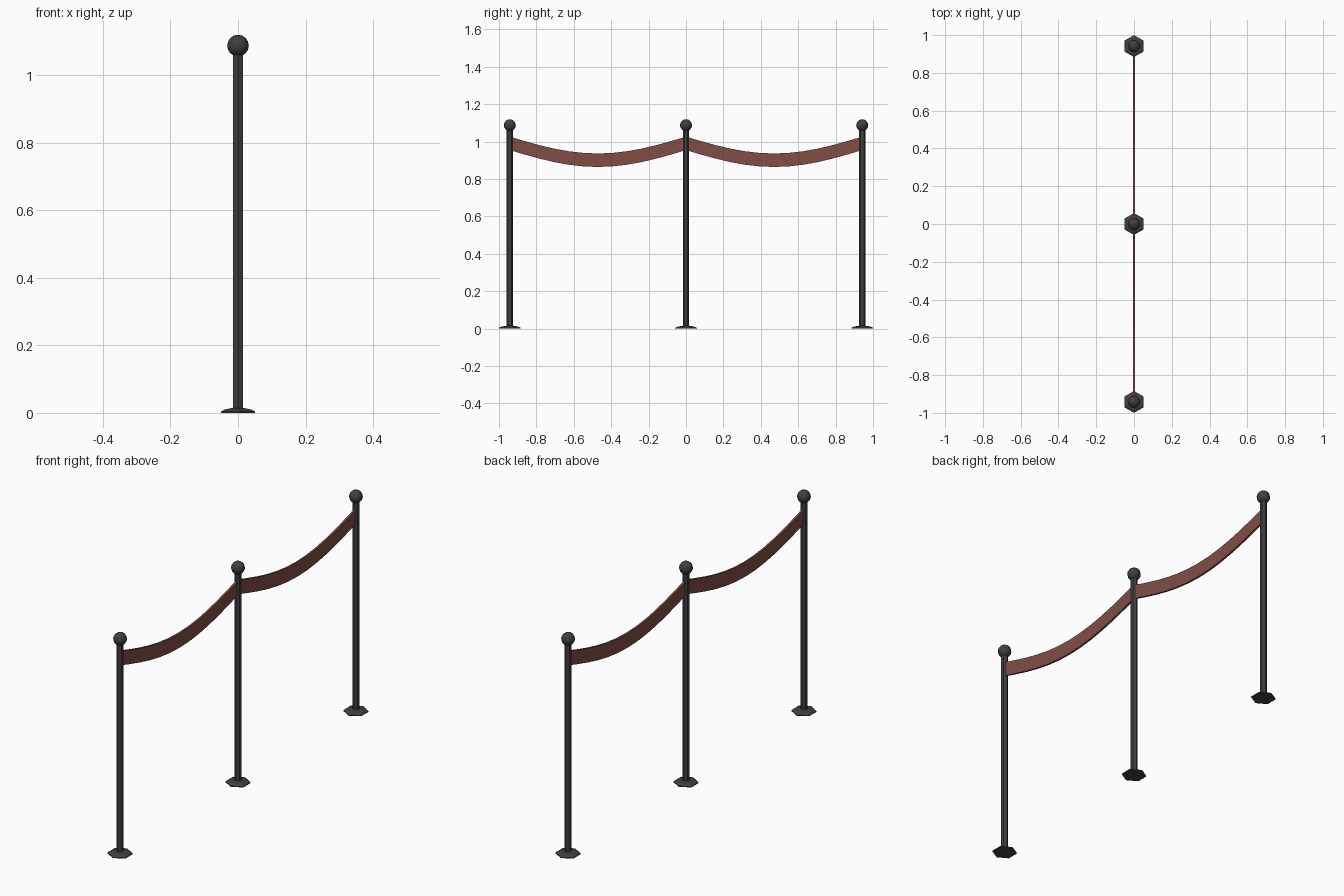
import bpy, bmesh, math

if "Cube" in bpy.data.objects:
    bpy.data.objects.remove(bpy.data.objects["Cube"])


def material(name, color):
    m = bpy.data.materials.new(name)
    m.diffuse_color = color
    m.use_nodes = True
    m.node_tree.nodes["Principled BSDF"].inputs["Base Color"].default_value = m.diffuse_color
    return m


iron = material("dark_iron", (0.05, 0.05, 0.05, 1))
cloth = material("red_band", (0.22, 0.075, 0.06, 1))


def add_object(name, bm, mat):
    bmesh.ops.recalc_face_normals(bm, faces=bm.faces)
    me = bpy.data.meshes.new(name)
    bm.to_mesh(me)
    bm.free()
    me.materials.append(mat)
    ob = bpy.data.objects.new(name, me)
    bpy.context.collection.objects.link(ob)
    return ob


def bridge(bm, rings):
    # Closed skin through a list of cross-sections, capped at both ends
    vs = [[bm.verts.new(p) for p in ring] for ring in rings]
    n = len(vs[0])
    for a, b in zip(vs, vs[1:]):
        for i in range(n):
            j = (i + 1) % n
            bm.faces.new((a[i], a[j], b[j], b[i]))
    bm.faces.new(vs[0])
    bm.faces.new(vs[-1])


def hexagon(r, z, y0):
    # Corners point along y
    return [(r * math.sin(k * math.pi / 3), y0 + r * math.cos(k * math.pi / 3), z)
            for k in range(6)]


SPACING = 0.942

for name, y in (("front", -SPACING), ("middle", 0), ("back", SPACING)):
    # Foot plate and hexagonal pole as one turned profile
    bm = bmesh.new()
    profile = [(0.058, 0), (0.058, 0.004), (0.046, 0.010),
               (0.0167, 0.015), (0.0167, 1.07)]
    bridge(bm, [hexagon(r, z, y) for r, z in profile])
    add_object(name + "_post", bm, iron)

    # Ball finial
    bm = bmesh.new()
    bmesh.ops.create_uvsphere(bm, u_segments=12, v_segments=8, radius=0.032)
    bmesh.ops.translate(bm, verts=bm.verts, vec=(0, y, 1.087))
    ball = add_object(name + "_finial", bm, iron)
    for p in ball.data.polygons:
        p.use_smooth = True

# Sagging bands between the posts
STEPS, W, H = 12, 0.005, 0.036
for name, y0 in (("front", -SPACING), ("back", 0)):
    bm = bmesh.new()
    rings = []
    for i in range(STEPS + 1):
        t = i / STEPS
        y, z = y0 + SPACING * t, 0.99 - 0.09 * math.sin(math.pi * t)
        rings.append([(-W, y, z - H), (W, y, z - H), (W, y, z + H), (-W, y, z + H)])
    bridge(bm, rings)
    add_object(name + "_band", bm, cloth)
